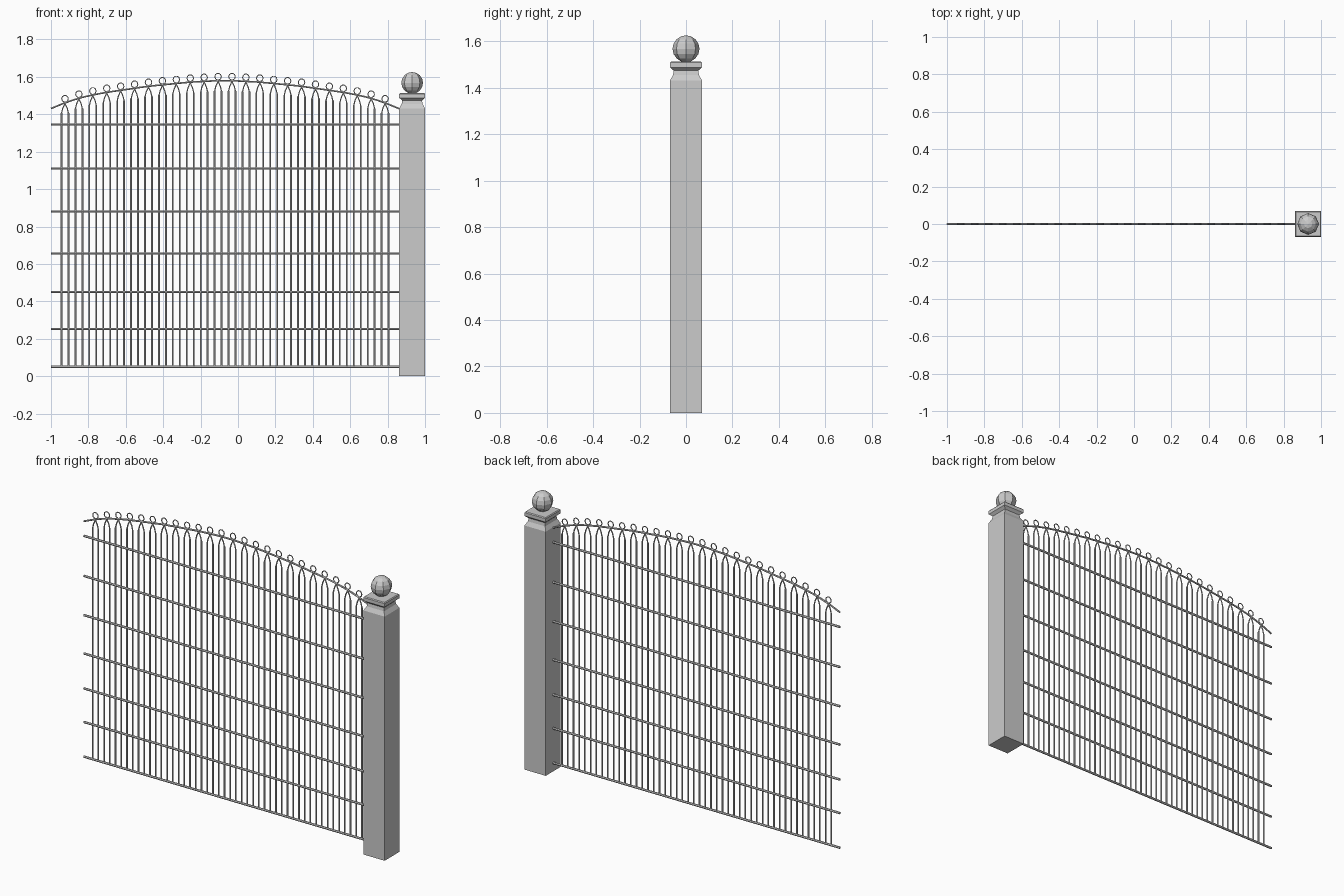
import bpy, bmesh
from math import sin, cos, pi, radians

if "Cube" in bpy.data.objects:
    bpy.data.objects.remove(bpy.data.objects["Cube"])

LEFT, RIGHT, MID = -1.0, 0.862, -0.07
POST_X = 0.931


def mesh_object(name, bm):
    bmesh.ops.recalc_face_normals(bm, faces=bm.faces)
    me = bpy.data.meshes.new(name)
    bm.to_mesh(me)
    bm.free()
    ob = bpy.data.objects.new(name, me)
    bpy.context.collection.objects.link(ob)
    return ob


def wires(name, paths, radius, closed=False):
    """Round bars along a list of point paths."""
    cu = bpy.data.curves.new(name, 'CURVE')
    cu.dimensions = '3D'
    cu.bevel_depth = radius
    cu.bevel_resolution = 1
    cu.use_fill_caps = True
    for pts in paths:
        sp = cu.splines.new('POLY')
        sp.points.add(len(pts) - 1)
        for p, (x, z) in zip(sp.points, pts):
            p.co = (x, 0, z, 1)
        sp.use_cyclic_u = closed
    ob = bpy.data.objects.new(name, cu)
    bpy.context.collection.objects.link(ob)
    bpy.ops.object.select_all(action='DESELECT')
    ob.select_set(True)
    bpy.context.view_layer.objects.active = ob
    bpy.ops.object.convert(target='MESH')
    bpy.ops.object.shade_smooth_by_angle(angle=radians(50))
    return ob


# arched top line: height by distance from the middle
ARCH = [(0, 1.58), (0.04, 1.58), (0.19, 1.572), (0.41, 1.55), (0.63, 1.518),
        (0.70, 1.505), (0.78, 1.487), (0.855, 1.462), (0.932, 1.43)]


def arch_z(x):
    d = abs(x - MID)
    for (a, za), (b, zb) in zip(ARCH, ARCH[1:]):
        if d <= b:
            return za + (zb - za) * (d - a) / (b - a)
    return ARCH[-1][1]


# square post with moulded neck and cap
bm = bmesh.new()
profile = [(0.069, 0), (0.069, 1.432), (0.056, 1.455), (0.053, 1.474),
           (0.062, 1.482), (0.069, 1.488), (0.069, 1.508), (0.065, 1.513)]
rings = [[bm.verts.new((POST_X + sx * w, sy * w, z))
          for sx, sy in ((-1, -1), (1, -1), (1, 1), (-1, 1))] for w, z in profile]
for lo, hi in zip(rings, rings[1:]):
    for i in range(4):
        j = (i + 1) % 4
        bm.faces.new((lo[i], lo[j], hi[j], hi[i]))
bm.faces.new(rings[0])
bm.faces.new(rings[-1])
mesh_object("post", bm)

# faceted ball finial
bm = bmesh.new()
bmesh.ops.create_uvsphere(bm, u_segments=8, v_segments=8, radius=0.058)
ball = mesh_object("post_ball", bm)
ball.location = (POST_X, 0, 1.568)

# horizontal rails
wires("rails", [[(LEFT, z), (RIGHT, z)]
                for z in (0.05, 0.253, 0.45, 0.655, 0.88, 1.11, 1.345)], 0.0065)

# arched top rail
arch_x = [LEFT + (RIGHT - LEFT) * i / 32 for i in range(33)]
wires("arched_top_rail", [[(x, arch_z(x)) for x in arch_x]], 0.005)

# paired pickets that bend together beneath a ring
pickets, tips, loops = [], [], []
R = 0.0175
for i in range(24):
    x = -0.925 + i * 0.0744
    z = arch_z(x)
    for s in (-1, 1):
        pickets.append([(x + s * 0.0186, 0.05), (x + s * 0.0186, z - 0.055)])
        tips.append([(x + s * 0.0186, z - 0.057), (x + s * 0.012, z - 0.03),
                     (x, z - 0.004), (x - s * 0.009, z + 0.008)])
    loops.append([(x + R * cos(2 * pi * k / 10), z + 0.021 + 1.05 * R * sin(2 * pi * k / 10))
                  for k in range(10)])
wires("pickets", pickets, 0.0048)
wires("picket_tips", tips, 0.0035)
wires("picket_rings", loops, 0.003, closed=True)
